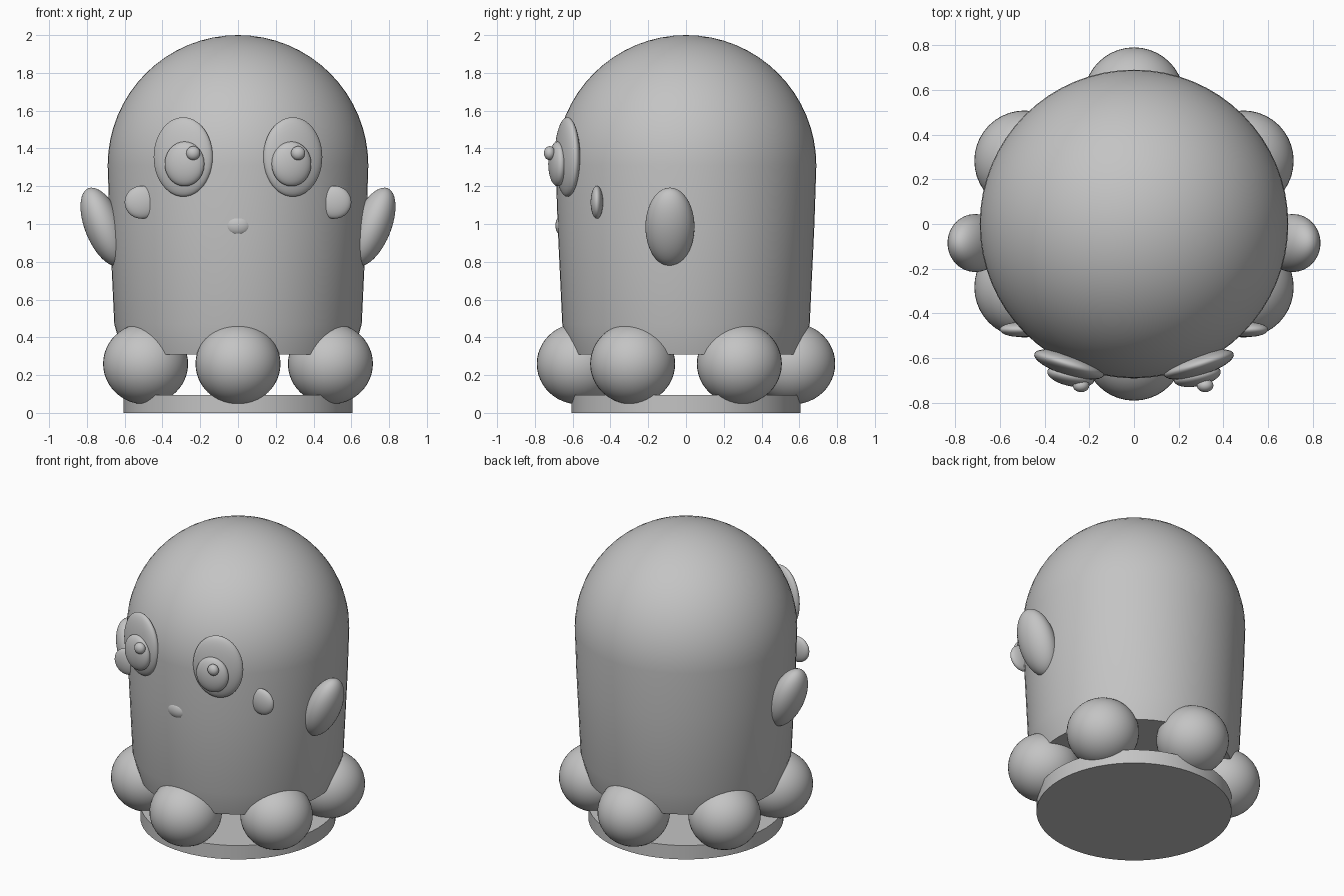
import bpy, bmesh, math
from mathutils import Matrix, Vector, Euler

cube = bpy.data.objects.get("Cube")
if cube:
    bpy.data.objects.remove(cube, do_unlink=True)

# One plain grey material
GREY = (0.55, 0.55, 0.55, 1)
grey = bpy.data.materials.new("plain grey")
grey.use_nodes = True
grey.diffuse_color = GREY
bsdf = grey.node_tree.nodes["Principled BSDF"]
bsdf.inputs["Base Color"].default_value = GREY
bsdf.inputs["Roughness"].default_value = 0.8


def finish(name, bm, angle=40):
    bmesh.ops.recalc_face_normals(bm, faces=bm.faces)
    mesh = bpy.data.meshes.new(name)
    bm.to_mesh(mesh)
    bm.free()
    mesh.materials.append(grey)
    obj = bpy.data.objects.new(name, mesh)
    bpy.context.collection.objects.link(obj)
    bpy.ops.object.select_all(action="DESELECT")
    obj.select_set(True)
    bpy.context.view_layer.objects.active = obj
    bpy.ops.object.shade_smooth_by_angle(angle=math.radians(angle))
    return obj


def ellipsoid(name, center, radii, yaw=0, roll=0):
    """Sphere scaled to radii, rolled about y, then yawed about z (degrees)."""
    bm = bmesh.new()
    bmesh.ops.create_uvsphere(bm, u_segments=40, v_segments=24, radius=1)
    turn = Euler((0, math.radians(roll), math.radians(yaw))).to_matrix().to_4x4()
    bm.transform(Matrix.Translation(center) @ turn @ Matrix.Diagonal((*radii, 1)))
    return finish(name, bm)


def lathe(name, profile, segments=64):
    """Spin an (r, z) profile about the z axis."""
    bm = bmesh.new()
    verts = [bm.verts.new((r, 0, z)) for r, z in profile]
    edges = [bm.edges.new(pair) for pair in zip(verts, verts[1:])]
    bmesh.ops.spin(bm, geom=verts + edges, axis=(0, 0, 1), cent=(0, 0, 0),
                   angle=math.tau, steps=segments, use_duplicate=False)
    bmesh.ops.remove_doubles(bm, verts=bm.verts, dist=0.0001)
    return finish(name, bm)


# Tapered body with a domed head
R, SHOULDER = 0.69, 1.31
profile = [(0, 0.31), (0.61, 0.31), (0.655, 0.47), (0.68, 1.0), (R, SHOULDER)]
for i in range(1, 17):
    a = math.pi / 2 * i / 16
    profile.append((R * math.cos(a) if i < 16 else 0, SHOULDER + R * math.sin(a)))
lathe("body", profile)

# Base disc
lathe("base", [(0, 0), (0.605, 0), (0.605, 0.095), (0, 0.095)])

# Ring of six round feet
for i in range(6):
    a = math.radians(60 * i - 90)
    ellipsoid(f"foot_{i + 1}", (0.565 * math.cos(a), 0.565 * math.sin(a), 0.26),
              (0.225, 0.225, 0.215))

# Paired arms, cheeks and eyes
for side, s in (("left", 1), ("right", -1)):
    ellipsoid(f"{side}_arm", (s * 0.71, -0.085, 0.985), (0.1, 0.13, 0.22), roll=s * 22)
    ellipsoid(f"{side}_cheek", (s * 0.51, -0.472, 1.115), (0.09, 0.033, 0.087))
    ellipsoid(f"{side}_eye", (s * 0.29, -0.628, 1.355), (0.163, 0.05, 0.21), yaw=s * 17)
    ellipsoid(f"{side}_pupil", (s * 0.283, -0.68, 1.318), (0.107, 0.045, 0.118), yaw=s * 12)

# Eye highlights both sit toward the model's left
for side, x in (("left", 0.318), ("right", -0.237)):
    ellipsoid(f"{side}_eye_highlight", (x, -0.722, 1.375), (0.037, 0.03, 0.037))

# Small mouth
ellipsoid("mouth", (0, -0.655, 0.992), (0.07, 0.036, 0.055))
